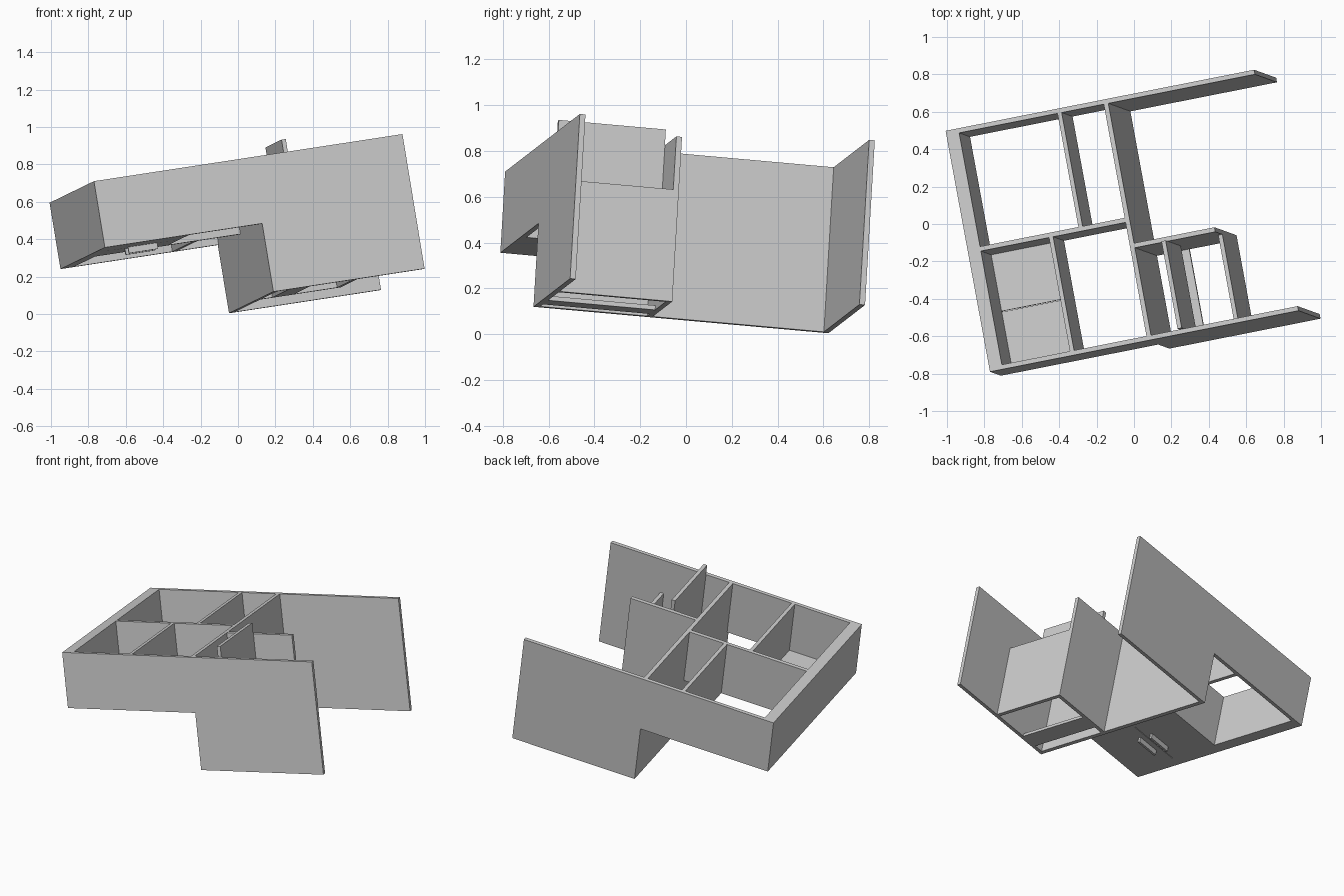
import bpy, bmesh
from mathutils import Matrix, Vector

if "Cube" in bpy.data.objects:
    bpy.data.objects.remove(bpy.data.objects["Cube"], do_unlink=True)

# single flat grey
grey = bpy.data.materials.new("plain grey")
grey.use_nodes = True
COL = (0.6, 0.6, 0.6, 1)
grey.diffuse_color = COL
grey.node_tree.nodes["Principled BSDF"].inputs["Base Color"].default_value = COL

# tilted frame: u along the length, v towards the back, w up
u = Vector((0.970, 0.192, 0.148)).normalized()
w = Vector((-0.164, 0.058, 0.985))
w = (w - u * w.dot(u)).normalized()
v = w.cross(u)
frame = Matrix((u, v, w)).transposed().to_4x4()
frame.translation = (-0.77, -0.79, 0.71)


def panel(name, a, b, c):
    """Box spanning the ranges a (length), b (depth) and c (height) in the tilted frame."""
    bm = bmesh.new()
    bmesh.ops.create_cube(bm, size=1)
    for p in bm.verts:
        p.co = [r[0] if k < 0 else r[1] for k, r in zip(p.co, (a, b, c))]
    mesh = bpy.data.meshes.new(name)
    bm.to_mesh(mesh)
    bm.free()
    mesh.materials.append(grey)
    ob = bpy.data.objects.new(name, mesh)
    bpy.context.collection.objects.link(ob)
    ob.matrix_world = frame
    return ob


T = 0.025                 # board thickness
L, D = 1.70, 1.315        # overall length and depth
LOW, TALL = -0.36, -0.73  # bottoms of the shallow and the tall part
MID = 0.867               # where the tall part begins

# long front and back walls, shallow then tall
for side, b in (("front", (0, T)), ("back", (D - T, D))):
    panel(side + "_wall_low", (0.07, MID), b, (LOW, 0))
    panel(side + "_wall_tall", (MID, L), b, (TALL, 0))

# thick end wall and full-height cross wall
panel("end_wall", (0, 0.07), (0, D), (LOW, 0))
panel("cross_wall", (MID, MID + T), (T, D - T), (TALL, 0))

# dividers of the shallow part
panel("middle_divider", (0.07, MID), (0.645, 0.67), (LOW, 0))
panel("front_divider", (0.445, 0.468), (T, 0.645), (LOW, 0))
panel("back_divider", (0.612, 0.635), (0.67, D - T), (LOW, 0))

# pair of doors under the front compartment, each with a bar handle
SEAM = 0.335
for name, b, h in (("front_door", (T, SEAM - 0.002), SEAM - 0.047),
                   ("back_door", (SEAM + 0.002, 0.645), SEAM + 0.047)):
    panel(name, (0.07, 0.445), b, (LOW, LOW + 0.02))
    panel(name + "_handle", (0.18, 0.34), (h - 0.008, h + 0.008), (LOW - 0.033, LOW))

# small closet beside the cross wall
panel("closet_back", (MID + T, 1.335), (0.502, 0.527), (TALL, 0))
panel("closet_side", (1.312, 1.335), (T, 0.502), (TALL, -0.235))
panel("closet_raised_panel", (1.05, 1.073), (T, 0.502), (-0.43, 0.07))
panel("closet_base", (0.955, 1.073), (T, 0.502), (TALL, TALL + 0.02))
